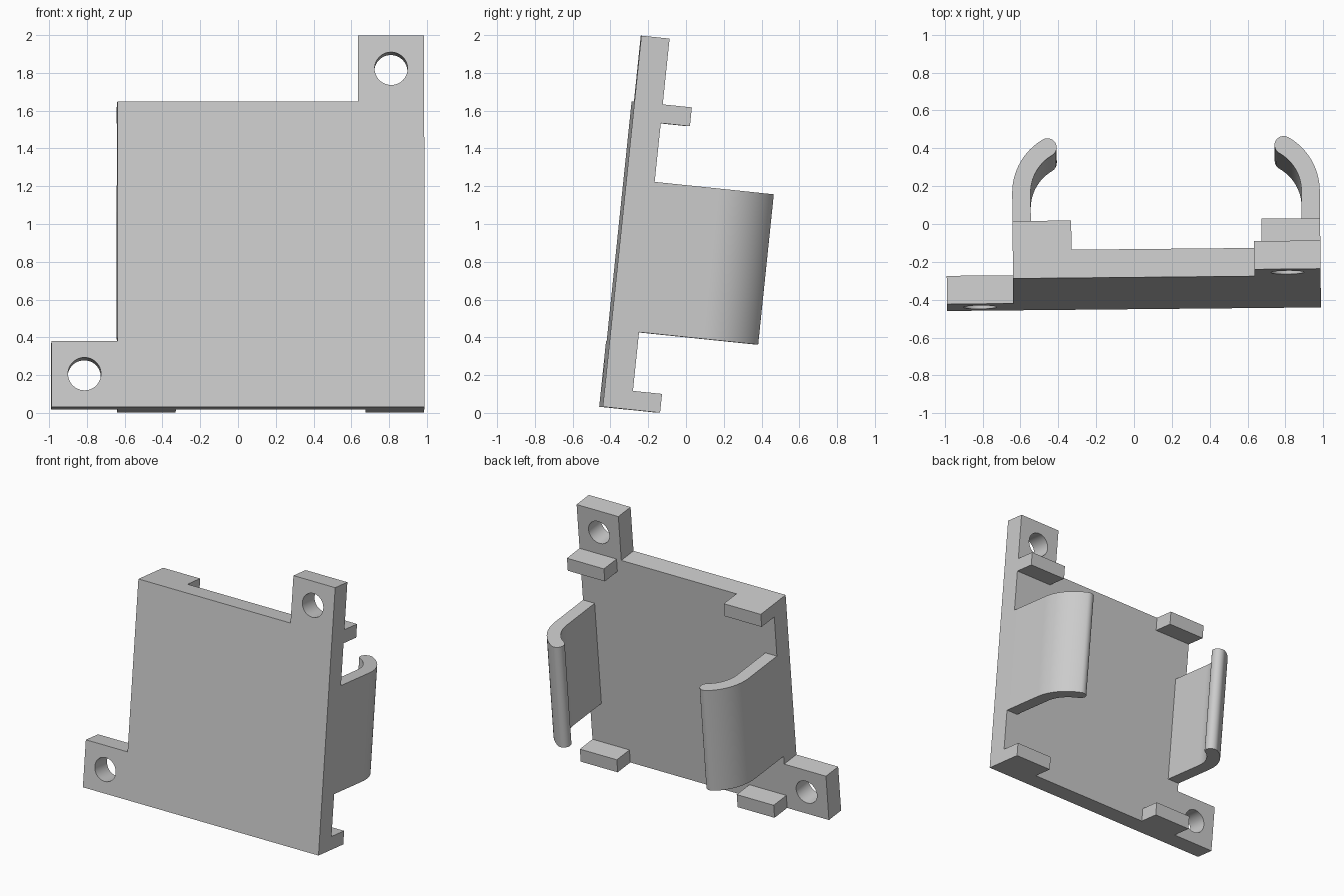
import bpy
import bmesh
from math import sin, cos, pi, radians
from mathutils import Matrix, Vector

cube = bpy.data.objects.get("Cube")
if cube:
    bpy.data.objects.remove(cube, do_unlink=True)

grey = bpy.data.materials.new("light_grey")
grey.use_nodes = True
grey.diffuse_color = (0.6, 0.6, 0.6, 1)
grey.node_tree.nodes["Principled BSDF"].inputs["Base Color"].default_value = grey.diffuse_color

# The whole bracket leans back and is turned very slightly
POSE = (Matrix.Translation((0, -0.45, 0.0325))
        @ Matrix.Rotation(radians(0.55), 4, 'Z')
        @ Matrix.Rotation(radians(-5.94), 4, 'X'))

HALF = 0.9875      # half of the overall width
TAB = 0.35         # side of a square mounting tab
SIDE = 1.625       # side of the main square plate
LEFT = TAB - HALF  # edge of the main plate on the -x side
THICK = 0.15


def prism(name, points, direction):
    """Extrude a closed outline along a direction."""
    bm = bmesh.new()
    face = bm.faces.new([bm.verts.new(p) for p in points])
    top = bmesh.ops.extrude_face_region(bm, geom=[face])
    verts = [v for v in top["geom"] if isinstance(v, bmesh.types.BMVert)]
    bmesh.ops.translate(bm, verts=verts, vec=Vector(direction))
    bmesh.ops.recalc_face_normals(bm, faces=bm.faces)
    mesh = bpy.data.meshes.new(name)
    bm.to_mesh(mesh)
    bm.free()
    mesh.materials.append(grey)
    obj = bpy.data.objects.new(name, mesh)
    bpy.context.collection.objects.link(obj)
    obj.matrix_world = POSE
    return obj


def activate(obj):
    bpy.ops.object.select_all(action='DESELECT')
    obj.select_set(True)
    bpy.context.view_layer.objects.active = obj


def smooth(obj):
    activate(obj)
    bpy.ops.object.shade_smooth_by_angle(angle=radians(30))


# Square plate with a mounting tab at two opposite corners
height = SIDE + TAB
outline = [(-HALF, 0), (HALF, 0), (HALF, height), (HALF - TAB, height),
           (HALF - TAB, SIDE), (LEFT, SIDE), (LEFT, TAB), (-HALF, TAB)]
plate = prism("back_plate", [(x, 0, z) for x, z in outline], (0, THICK, 0))

# Screw holes through the tabs
for cx, cz in ((-HALF + TAB / 2, TAB / 2), (HALF - TAB / 2, height - TAB / 2)):
    ring = [2 * pi * i / 48 for i in range(48)]
    cutter = prism("hole_cutter",
                   [(cx + 0.0875 * cos(a), -0.1, cz + 0.0875 * sin(a)) for a in ring],
                   (0, 0.4, 0))
    cutter.hide_render = True
    activate(plate)
    mod = plate.modifiers.new("hole", 'BOOLEAN')
    mod.operation = 'DIFFERENCE'
    mod.solver = 'EXACT'
    mod.object = cutter
    bpy.ops.object.modifier_apply(modifier=mod.name)
    bpy.data.objects.remove(cutter, do_unlink=True)
smooth(plate)


def clip_profile(edge, inward):
    """Straight arm that bends inward and ends in a rounded tip."""
    r, bend, start = 0.0485, 0.28, 0.495
    mid = r + bend                       # bend centre, measured from the edge
    angles = [radians(60) * i / 16 for i in range(17)]
    outer = [(mid - (bend + r) * cos(a), start + (bend + r) * sin(a)) for a in angles]
    inner = [(mid - (bend - r) * cos(a), start + (bend - r) * sin(a)) for a in angles]
    tip = (mid - bend * cos(angles[-1]), start + bend * sin(angles[-1]))
    cap = [radians(120 - 180 * i / 12) for i in range(1, 12)]
    cap = [(tip[0] + r * cos(a), tip[1] + r * sin(a)) for a in cap]
    path = [(0, THICK)] + outer + cap + inner[::-1] + [(2 * r, THICK)]
    return [(edge + inward * u, y) for u, y in path]


# Each side has one spring clip and two corner lips
for side, edge, inward in (("right", LEFT, 1), ("left", HALF, -1)):
    clip = prism(side + "_spring_clip",
                 [(x, y, 0.4125) for x, y in clip_profile(edge, inward)], (0, 0, 0.8))
    smooth(clip)
    for level, z in (("lower", 0), ("upper", SIDE - 0.1)):
        end = edge + inward * 0.31
        prism(f"{side}_{level}_lip",
              [(edge, THICK, z), (end, THICK, z), (end, THICK, z + 0.1), (edge, THICK, z + 0.1)],
              (0, 0.155, 0))
